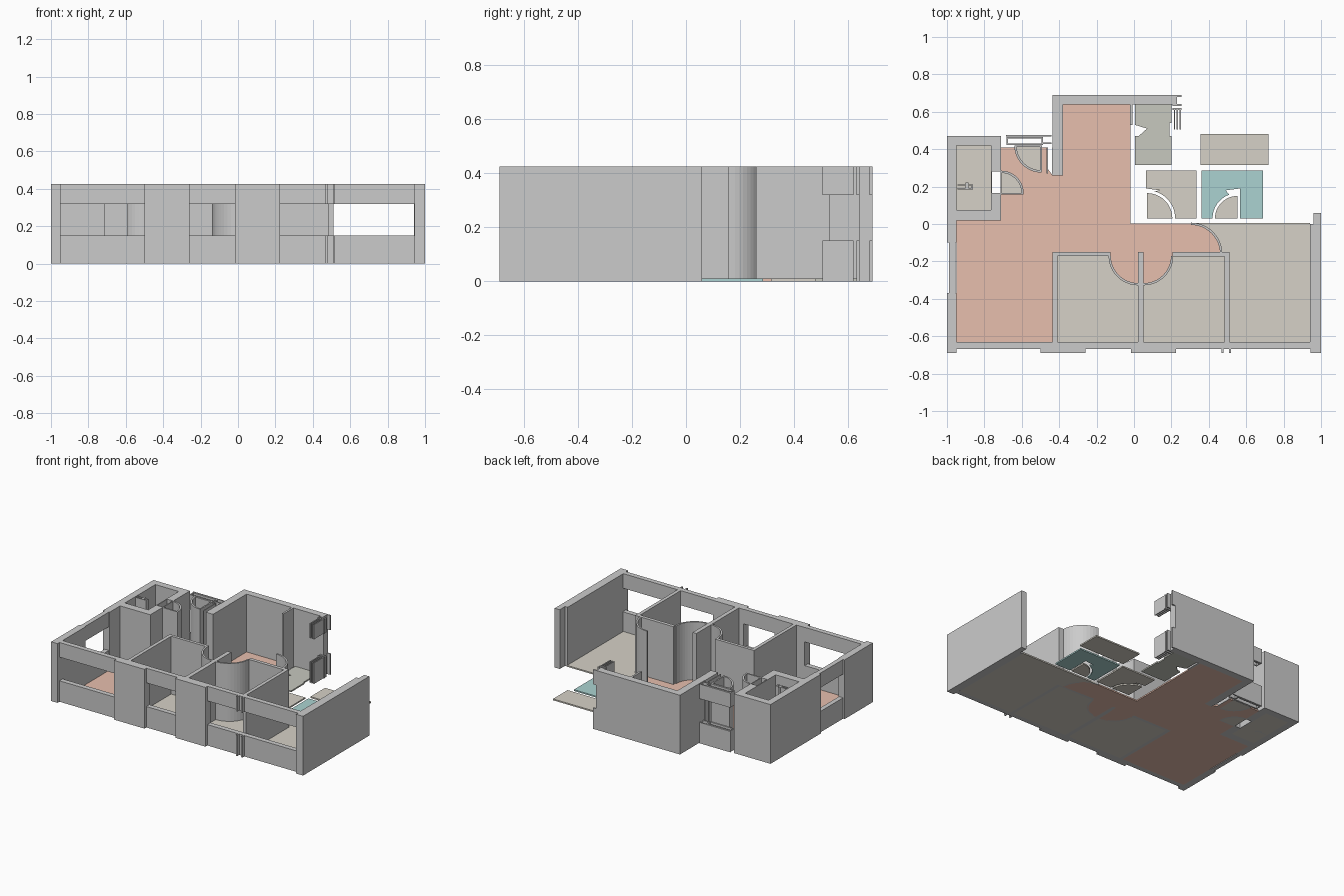
import bpy, bmesh, math

H = 0.425            # wall height
SILL, HEAD = 0.15, 0.32
FLOOR = 0.01


def material(name, rgb):
    m = bpy.data.materials.new(name)
    m.diffuse_color = (*rgb, 1)
    return m


ORANGE = material("terracotta", (0.80, 0.52, 0.42))
STONE = material("warm_grey", (0.67, 0.64, 0.57))
DARK = material("cool_grey", (0.57, 0.58, 0.52))
TEAL = material("teal", (0.41, 0.65, 0.64))


def prism(name, pts, z0=0, z1=H, mat=None):
    bm = bmesh.new()
    face = bm.faces.new([bm.verts.new((x, y, z0)) for x, y in pts])
    new = bmesh.ops.extrude_face_region(bm, geom=[face])["geom"]
    bmesh.ops.translate(bm, vec=(0, 0, z1 - z0),
                        verts=[v for v in new if isinstance(v, bmesh.types.BMVert)])
    bmesh.ops.recalc_face_normals(bm, faces=bm.faces)
    me = bpy.data.meshes.new(name)
    bm.to_mesh(me)
    bm.free()
    ob = bpy.data.objects.new(name, me)
    bpy.context.collection.objects.link(ob)
    if mat:
        me.materials.append(mat)
    return ob


def rect(x0, x1, y0, y1):
    return [(x0, y0), (x1, y0), (x1, y1), (x0, y1)]


def wall(name, x0, x1, y0, y1):
    prism(name, rect(x0, x1, y0, y1))


def window(name, x0, x1, y0, y1):
    # sill and lintel with an open gap between
    prism(name + "_sill", rect(x0, x1, y0, y1), 0, SILL)
    prism(name + "_lintel", rect(x0, x1, y0, y1), HEAD, H)


def floor(name, pts, mat=STONE):
    prism(name, pts, 0, FLOOR, mat)


def arc(cx, cy, r, a0, a1, n=12):
    angs = [math.radians(a0 + (a1 - a0) * i / n) for i in range(n + 1)]
    return [(cx + r * math.cos(a), cy + r * math.sin(a)) for a in angs]


def arc_wall(name, cx, cy, r, a0, a1, t=0.012):
    prism(name, arc(cx, cy, r, a0, a1) + arc(cx, cy, r - t, a1, a0))


# front facade: piers and windows
wall("front_left_corner", -1, -0.95, -0.69, -0.37)
wall("front_pier_left", -0.50, -0.26, -0.69, -0.63)
wall("front_pier_middle", -0.015, 0.225, -0.69, -0.63)
wall("front_right_corner", 0.945, 0.96, -0.69, -0.63)
for i, (a, b) in enumerate([(-0.95, -0.50), (-0.26, -0.015), (0.225, 0.945)]):
    window(f"front_window_{i}", a, b, -0.668, -0.632)
for i, x in enumerate((0.468, 0.508)):
    window(f"front_window_fin_{i}", x, x + 0.01, -0.69, -0.668)

# side walls
wall("right_wall", 0.96, 1.0, -0.69, 0.06)
wall("right_wall_lining", 0.94, 0.96, -0.63, 0.0)
window("left_window", -0.988, -0.955, -0.37, -0.10)
wall("left_wall", -1, -0.95, -0.10, 0.47)

# back left utility room
wall("utility_front_wall", -0.95, -0.71, 0.02, 0.075)
wall("utility_back_wall", -0.95, -0.71, 0.42, 0.47)
wall("utility_side_front", -0.765, -0.71, 0.075, 0.165)
wall("utility_side_back", -0.765, -0.71, 0.28, 0.42)
for i, x in enumerate((-0.765, -0.715)):
    wall(f"utility_door_{i}", x, x + 0.007, 0.165, 0.28)
for i, y in enumerate((0.185, 0.205)):
    wall(f"utility_fixture_{i}", -0.945, -0.86, y, y + 0.007)
wall("utility_fixture_stub", -0.90, -0.885, 0.192, 0.222)
wall("utility_fixture_end", -0.868, -0.86, 0.192, 0.205)

# small bathroom between the back blocks
for i, y in enumerate((0.422, 0.457)):
    window(f"bath_window_{i}", -0.68, -0.49, y, y + 0.008)
for i, x in enumerate((-0.682, -0.495)):
    window(f"bath_window_end_{i}", x, x + 0.008, 0.422, 0.465)
window("bath_window_outer", -0.685, -0.44, 0.467, 0.475)
window("bath_window_link", -0.49, -0.44, 0.428, 0.436)
for i, x in enumerate((-0.468, -0.438)):
    wall(f"bath_side_wall_{i}", x, x + 0.007, 0.27, 0.41)
wall("bath_door_leaf", -0.503, -0.493, 0.28, 0.42)
wall("bath_door_head", -0.64, -0.50, 0.412, 0.42)
arc_wall("bath_door_swing", -0.495, 0.42, 0.145, 180, 270)
arc_wall("utility_door_swing", -0.71, 0.165, 0.12, 0, 90)
wall("utility_door_leaf", -0.71, -0.59, 0.157, 0.167)

# back living block
wall("back_side_wall", -0.435, -0.38, 0.26, 0.64)
wall("back_wall", -0.435, 0.23, 0.64, 0.69)
wall("back_stub", -0.022, -0.008, 0.53, 0.64)
for i, x in enumerate((0.213, 0.228, 0.243)):
    window(f"balcony_rail_{i}", x, x + 0.007, 0.505, 0.62)
for i, y in enumerate((0.61, 0.632, 0.68)):
    window(f"balcony_bracket_{i}", 0.205, 0.255, y, y + 0.01)

# interior partitions and door swings
wall("bedroom_left_wall", -0.435, -0.41, -0.635, -0.15)
wall("bedroom_left_top", -0.41, -0.125, -0.172, -0.15)
wall("bedroom_divider", 0.022, 0.052, -0.635, -0.15)
wall("bedroom_right_top", 0.205, 0.50, -0.175, -0.15)
wall("bedroom_right_wall", 0.485, 0.51, -0.635, -0.15)
arc_wall("door_swing_left", 0.022, -0.17, 0.158, 180, 270)
arc_wall("door_swing_right", 0.052, -0.17, 0.158, 270, 360)
arc_wall("door_swing_large", 0.305, -0.16, 0.167, 0, 90)

# terracotta hallway and living floor
floor("hall_floor", [(-0.95, -0.632), (-0.435, -0.632), (-0.435, -0.15), (-0.135, -0.15)]
      + arc(0.022, -0.17, 0.155, 180, 270) + arc(0.052, -0.17, 0.155, 270, 360)
      + [(0.21, -0.15)] + arc(0.305, -0.16, 0.163, 0, 90)
      + [(-0.02, 0.003), (-0.02, 0.64), (-0.38, 0.64), (-0.38, 0.26), (-0.435, 0.26),
         (-0.465, 0.30), (-0.465, 0.41), (-0.495, 0.41), (-0.495, 0.275)]
      + arc(-0.495, 0.42, 0.145, 270, 180)
      + [(-0.64, 0.41), (-0.71, 0.41), (-0.71, 0.285)]
      + arc(-0.71, 0.165, 0.12, 90, 0)
      + [(-0.59, 0.157), (-0.71, 0.157), (-0.71, 0.02), (-0.95, 0.02)], ORANGE)

# bedroom floors
floor("bedroom_floor_left", [(-0.41, -0.632), (0.022, -0.632)]
      + arc(0.022, -0.17, 0.158, 270, 180) + [(-0.41, -0.17)])
floor("bedroom_floor_middle", [(0.485, -0.632), (0.485, -0.17)]
      + arc(0.052, -0.17, 0.158, 360, 270) + [(0.052, -0.632)])
floor("bedroom_floor_right", [(0.51, -0.632), (0.94, -0.632), (0.94, 0.005)]
      + arc(0.305, -0.16, 0.165, 90, 0) + [(0.51, -0.16)])

# small room floors
floor("utility_floor", rect(-0.95, -0.765, 0.075, 0.42))
floor("utility_door_floor", [(-0.71, 0.165)] + arc(-0.71, 0.165, 0.11, 0, 90))
floor("bath_door_floor", [(-0.495, 0.42)] + arc(-0.495, 0.42, 0.135, 180, 270))
floor("storage_floor", [(0.005, 0.315), (0.2, 0.315), (0.2, 0.47), (0.19, 0.47), (0.19, 0.54),
                        (0.2, 0.54), (0.2, 0.64), (0.005, 0.64), (0.005, 0.53),
                        (0.07, 0.51), (0.025, 0.47), (0.005, 0.47)], DARK)
floor("balcony_floor", rect(0.355, 0.72, 0.315, 0.48))
floor("wash_floor", arc(0.07, 0.03, 0.15, 0, 75) + [(0.14, 0.18), (0.065, 0.19),
      (0.065, 0.285), (0.335, 0.285), (0.335, 0.03)])
floor("wash_door_floor", [(0.07, 0.03)] + arc(0.07, 0.03, 0.135, 0, 90))
floor("shower_floor", [(0.36, 0.285), (0.36, 0.03)] + arc(0.555, 0.03, 0.135, 180, 110)
      + [(0.49, 0.18), (0.567, 0.19), (0.567, 0.03), (0.69, 0.03), (0.69, 0.285)], TEAL)
floor("shower_door_floor", [(0.553, 0.03)] + arc(0.553, 0.03, 0.12, 90, 180))
